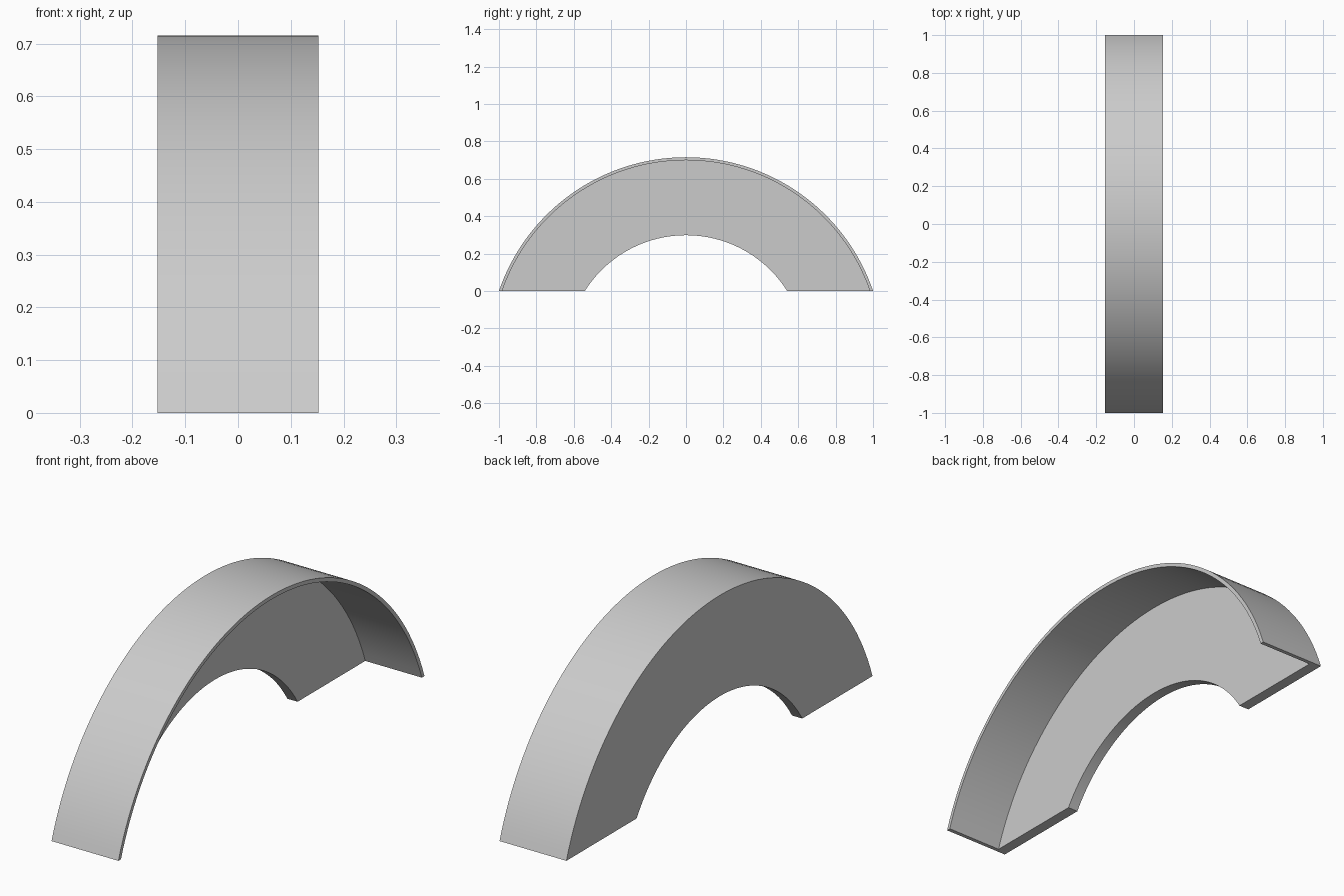
import bpy
import bmesh
import math

if "Cube" in bpy.data.objects:
    bpy.data.objects.remove(bpy.data.objects["Cube"], do_unlink=True)

# Plain grey paint
grey = bpy.data.materials.new("grey")
grey.use_nodes = True
colour = (0.6, 0.6, 0.6, 1)
grey.diffuse_color = colour
grey.node_tree.nodes["Principled BSDF"].inputs["Base Color"].default_value = colour

# Arch dimensions: the circle centre lies below the ground
DROP = 0.342
OUTER, UNDER, INNER = 1.057, 1.041, 0.64
HALF_WIDTH = 0.153
PLATE = 0.047
SEGMENTS = 64

# L-shaped section as (x, radius): thin tread, with the side plate on the right
section = [
    (HALF_WIDTH, OUTER), (-HALF_WIDTH, OUTER), (-HALF_WIDTH, INNER),
    (PLATE - HALF_WIDTH, INNER), (PLATE - HALF_WIDTH, UNDER), (HALF_WIDTH, UNDER),
]


def arch_point(x, radius, t):
    """Point on an arc that meets the ground at t = -1 and t = 1."""
    angle = t * math.acos(DROP / radius)
    return (x, radius * math.sin(angle), radius * math.cos(angle) - DROP)


# Sweep the section over the arch and close both feet
bm = bmesh.new()
rings = []
for i in range(SEGMENTS + 1):
    t = 2 * i / SEGMENTS - 1
    rings.append([bm.verts.new(arch_point(x, r, t)) for x, r in section])
for a, b in zip(rings, rings[1:]):
    for j in range(len(section)):
        k = (j + 1) % len(section)
        bm.faces.new((a[j], a[k], b[k], b[j]))
bm.faces.new(rings[0])
bm.faces.new(rings[-1])
bmesh.ops.recalc_face_normals(bm, faces=bm.faces[:])

mesh = bpy.data.meshes.new("wheel_arch")
bm.to_mesh(mesh)
bm.free()
mesh.materials.append(grey)
fender = bpy.data.objects.new("wheel_arch", mesh)
bpy.context.collection.objects.link(fender)

# Smooth curves with sharp rims
bpy.ops.object.select_all(action="DESELECT")
fender.select_set(True)
bpy.context.view_layer.objects.active = fender
bpy.ops.object.shade_smooth_by_angle(angle=math.radians(30))
